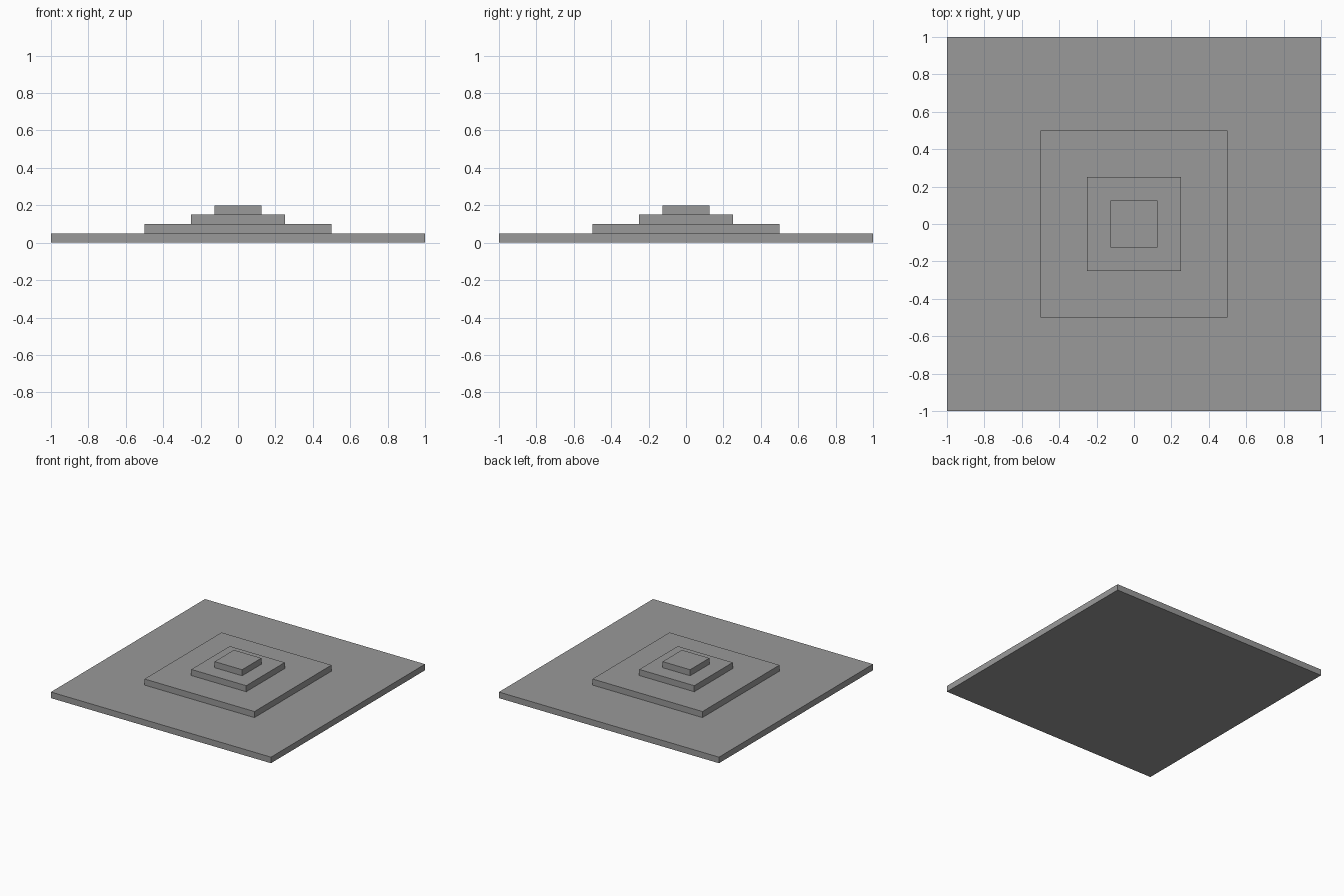
import bpy

# Remove the default object
cube = bpy.data.objects.get("Cube")
if cube:
    bpy.data.objects.remove(cube, do_unlink=True)

# Plain grey stone
GREY = (0.32, 0.32, 0.32, 1.0)
stone = bpy.data.materials.new("grey_stone")
stone.use_nodes = True
stone.diffuse_color = GREY
stone.node_tree.nodes["Principled BSDF"].inputs["Base Color"].default_value = GREY

# Square tiers, each half as wide as the one below
STEP = 0.05
width = 2.0
for level, name in enumerate(("base_slab", "lower_step", "middle_step", "top_step")):
    bpy.ops.mesh.primitive_cube_add(size=1, location=(0, 0, (level + 0.5) * STEP))
    tier = bpy.context.object
    tier.name = name
    tier.scale = (width, width, STEP)
    bpy.ops.object.transform_apply(location=False, rotation=False, scale=True)
    tier.data.materials.append(stone)
    width /= 2
